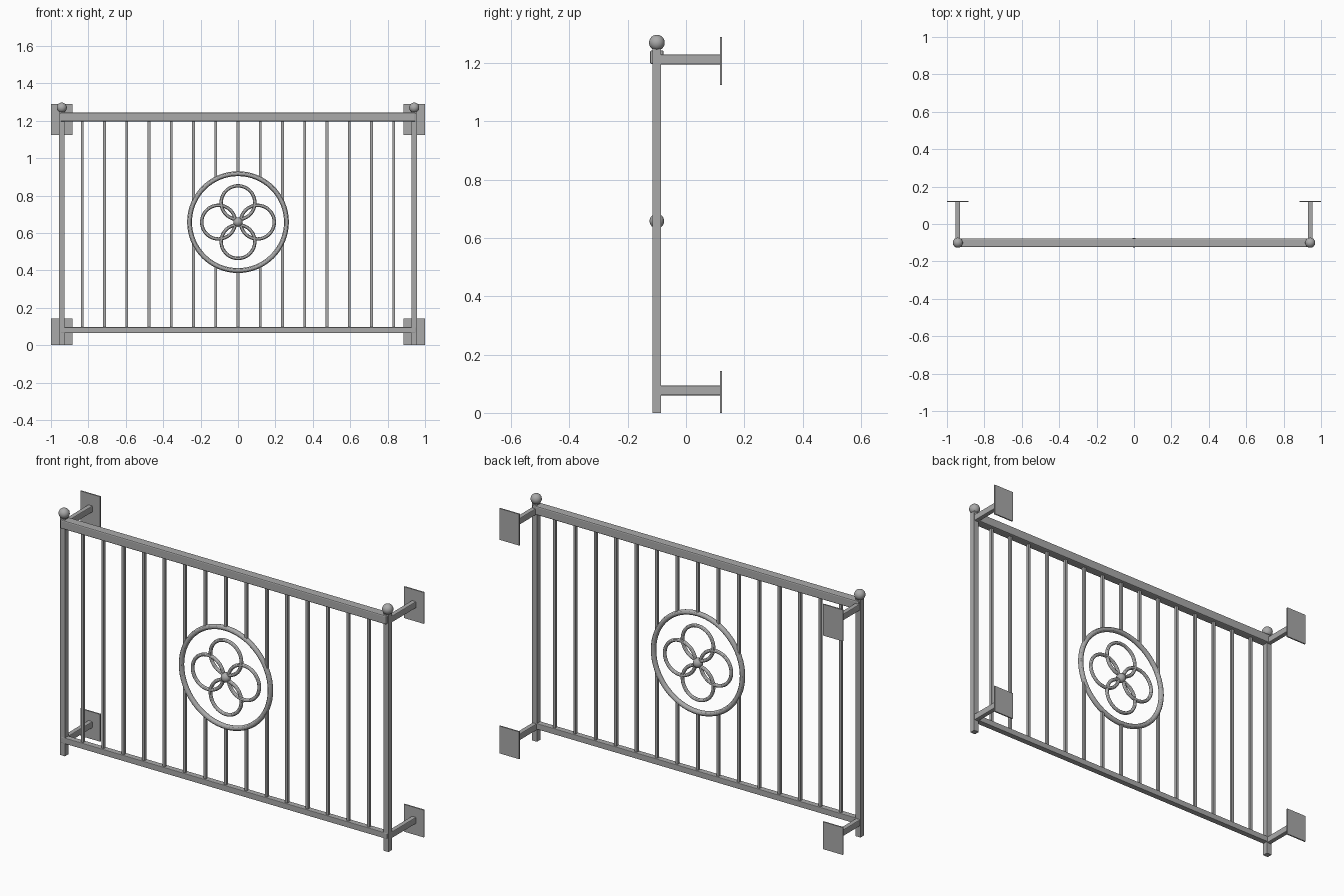
import bpy
from math import pi, sqrt

if "Cube" in bpy.data.objects:
    bpy.data.objects.remove(bpy.data.objects["Cube"])

GREY = (0.40, 0.40, 0.40, 1)
metal = bpy.data.materials.new("grey metal")
metal.use_nodes = True
metal.diffuse_color = GREY
metal.node_tree.nodes["Principled BSDF"].inputs["Base Color"].default_value = GREY

POST_X, FRAME_Y, RING_Z = 0.942, -0.1, 0.658
RAIL_TOP, RAIL_LOW = 1.22, 0.081


def finish(name, smooth=False):
    ob = bpy.context.object
    ob.name = name
    ob.data.materials.append(metal)
    if smooth:
        bpy.ops.object.shade_smooth_by_angle()
    return ob


def box(name, lo, hi, bevel=0):
    """Box between two corners, with optional chamfered edges."""
    mid = [(a + b) / 2 for a, b in zip(lo, hi)]
    bpy.ops.mesh.primitive_cube_add(size=1, location=mid)
    ob = finish(name)
    ob.scale = [b - a for a, b in zip(lo, hi)]
    bpy.ops.object.transform_apply(location=False, rotation=False, scale=True)
    if bevel:
        mod = ob.modifiers.new("chamfer", 'BEVEL')
        mod.width = bevel
        mod.segments = 2
    return ob


def ball(name, x, z, radius):
    bpy.ops.mesh.primitive_uv_sphere_add(segments=24, ring_count=16, radius=radius,
                                         location=(x, FRAME_Y, z))
    finish(name, True)


def ring(name, x, z, major, minor):
    bpy.ops.mesh.primitive_torus_add(major_radius=major, minor_radius=minor,
                                     major_segments=64, minor_segments=12,
                                     location=(x, FRAME_Y, z), rotation=(pi / 2, 0, 0))
    finish(name, True)


def bar(name, x, z0, z1, half):
    box(name, (x - half, FRAME_Y - half, z0), (x + half, FRAME_Y + half, z1))


# Horizontal rails
for name, z, half, bevel in (("top_rail", RAIL_TOP, 0.0235, 0.006),
                             ("bottom_rail", RAIL_LOW, 0.0155, 0.003)):
    box(name, (-0.95, FRAME_Y - half, z - half), (0.95, FRAME_Y + half, z + half), bevel)

# Posts, finials, wall arms and wall plates on both sides
for side, s in (("left", 1), ("right", -1)):
    x = s * POST_X
    bar(side + "_post", x, 0, 1.25, 0.0145)
    ball(side + "_finial", x, 1.27, 0.027)
    for level, z, p0, p1 in (("upper", 1.212, 1.124, 1.289), ("lower", 0.077, 0, 0.144)):
        box(f"{side}_{level}_arm", (x - 0.0125, FRAME_Y, z - 0.017),
            (x + 0.0125, 0.12, z + 0.017), 0.004)
        box(f"{side}_{level}_wall_plate", (x - 0.058, 0.117, p0), (x + 0.058, 0.124, p1))

# Balusters, interrupted where they meet the medallion
RING_R = 0.259
for i in range(-7, 8):
    x = i * 0.119
    if abs(x) < RING_R:
        gap = sqrt(RING_R ** 2 - x ** 2)
        bar("upper_baluster", x, RING_Z + gap, RAIL_TOP, 0.007)
        bar("lower_baluster", x, RAIL_LOW, RING_Z - gap, 0.007)
    else:
        bar("baluster", x, RAIL_LOW, RAIL_TOP, 0.007)

# Round medallion with four petal rings and a centre ball
ring("medallion_ring", 0, RING_Z, RING_R, 0.013)
for dx, dz in ((1, 0), (-1, 0), (0, 1), (0, -1)):
    ring("petal_ring", dx * 0.104, RING_Z + dz * 0.104, 0.09, 0.009)
ball("medallion_ball", 0, RING_Z, 0.025)
